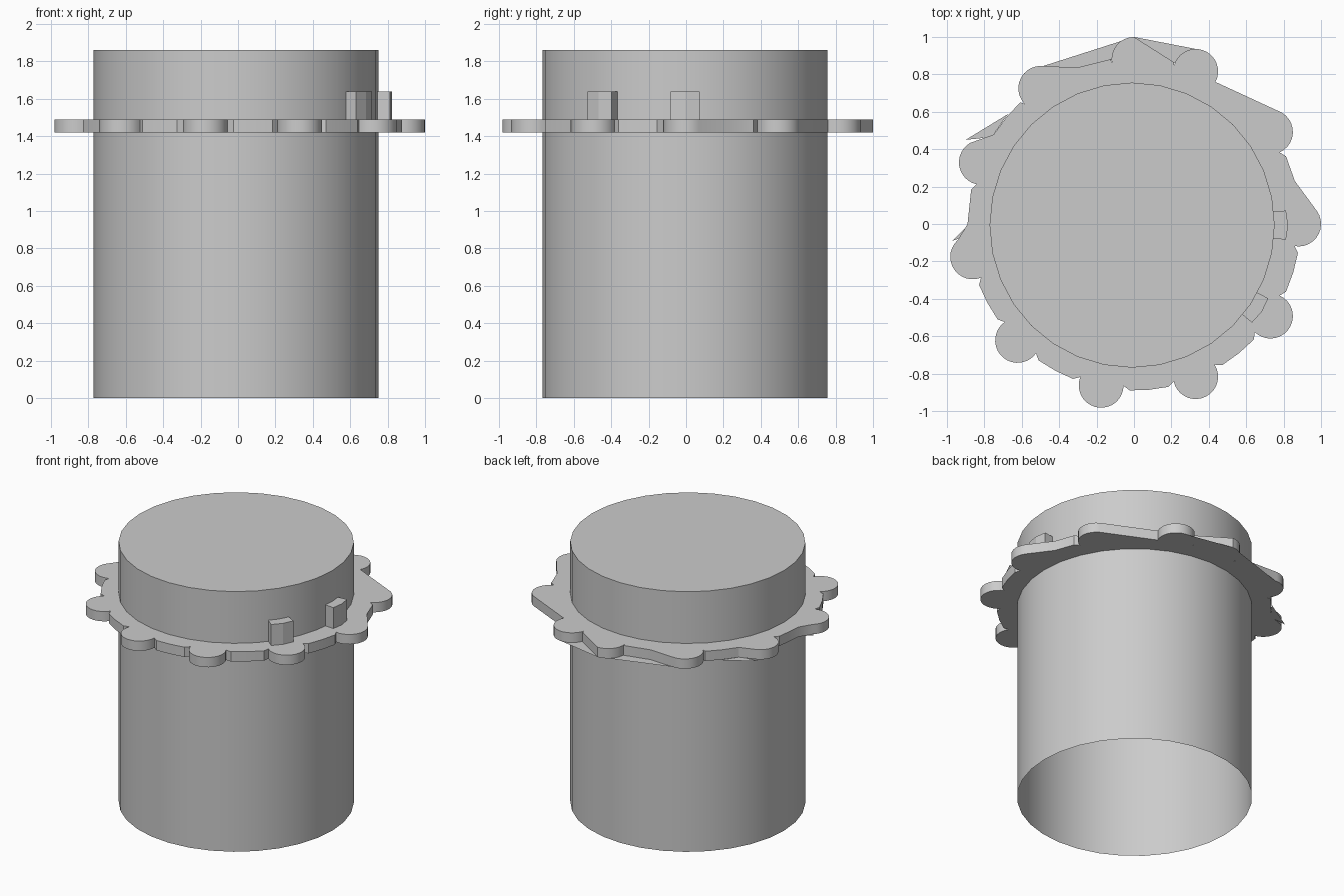
import bpy, bmesh
from math import sin, cos, radians, pi

if "Cube" in bpy.data.objects:
    bpy.data.objects.remove(bpy.data.objects["Cube"])

CX, CY, R = -0.01, -0.006, 0.762      # body axis and radius
Z0, Z1, TOP = 1.42, 1.49, 1.86        # flange bottom / top, body top
SIDES = 32


def finish(bm, name, smooth=True):
    me = bpy.data.meshes.new(name)
    bm.to_mesh(me)
    bm.free()
    ob = bpy.data.objects.new(name, me)
    bpy.context.collection.objects.link(ob)
    bpy.ops.object.select_all(action='DESELECT')
    ob.select_set(True)
    bpy.context.view_layer.objects.active = ob
    if smooth:
        bpy.ops.object.shade_smooth_by_angle(angle=radians(30))
    return ob


def polar(r, deg, ox=0, oy=0):
    return (ox + r * cos(radians(deg)), oy + r * sin(radians(deg)))


def loop(bm, pts, z):
    vs = [bm.verts.new((x, y, z)) for x, y in pts]
    es = [bm.edges.new((vs[i - 1], vs[i])) for i in range(len(vs))]
    return vs, es


circle = [polar(R, 360 * i / SIDES, CX, CY) for i in range(SIDES)]

# Body: closed top, open bottom
bm = bmesh.new()
lo, _ = loop(bm, circle, 0)
hi, _ = loop(bm, circle, TOP)
for i in range(SIDES):
    bm.faces.new((lo[i - 1], lo[i], hi[i], hi[i - 1]))
bm.faces.new(hi)
finish(bm, "body")

# Flange outline: lobe angle, arc start / end, ring angles up to the next lobe
lobes = [
    (0, -100, 35, [15, 24]),
    (34, -100, 25, []),
    (68, -96, 100, [76]),
    (90, 0, 100, [98, 110]),
    (124.5, -35, 100, [133, 139.5, 147.5]),
    (158, -38, 100, [168, 180]),
    (191.5, -60, 100, None),
    (225, -100, 100, None),
    (258.5, -100, 100, None),
    (292, -100, 100, None),
    (326, -100, 100, None),
]
outline = []
for i, (a, s, e, ring) in enumerate(lobes):
    nxt = lobes[i + 1][0] if i + 1 < len(lobes) else 360
    ox, oy = polar(0.88, a)
    n = max(6, round((e - s) / 12))
    outline += [polar(0.12, a + s + (e - s) * k / n, ox, oy) for k in range(n + 1)]
    if ring is None:
        ring = [a + 10, (a + nxt) / 2, nxt - 10]
    outline += [polar(0.89, g) for g in ring]

bm = bmesh.new()
rims = []
for z, up in ((Z0, -1), (Z1, 1)):
    vo, eo = loop(bm, outline, z)
    vi, ei = loop(bm, circle, z)
    rims.append(vo)
    res = bmesh.ops.triangle_fill(bm, edges=eo + ei, use_beauty=True,
                                  normal=(0, 0, up))
    for f in res["geom"]:
        if isinstance(f, bmesh.types.BMFace):
            f.normal_update()
            if f.normal.z * up < 0:
                f.normal_flip()
lo, hi = rims
for i in range(len(lo)):
    bm.faces.new((lo[i - 1], lo[i], hi[i], hi[i - 1]))
finish(bm, "flange")

# Thin webs bridging some lobes on the underside
webs = [
    [(0, 1.0), (0.22, 0.86), (0.36, 0.93)],
    [(0, 1.0), (-0.5, 0.84), (-0.3, 0.83), (-0.12, 0.88)],
    [(-0.67, 0.59), (-0.9, 0.45), (-0.76, 0.465), (-0.68, 0.58)],
    [(-0.89, -0.01), (-0.97, -0.09), (-0.89, -0.06)],
]
bm = bmesh.new()
for w in webs:
    bm.faces.new([bm.verts.new((x, y, Z0)) for x, y in reversed(w)])
finish(bm, "flange_webs", False)


# Two locking tabs on the neck
def tab(name, angle):
    bm = bmesh.new()
    half = 5.4
    pts = [polar(r, angle + d, CX, CY) for r, d in
           ((0.75, half), (0.75, -half), (0.826, -half), (0.834, 0), (0.826, half))]
    a, _ = loop(bm, pts, Z1)
    b, _ = loop(bm, pts, 1.64)
    bm.faces.new(b)
    bm.faces.new(a[::-1])
    for i in range(len(a)):
        bm.faces.new((a[i - 1], a[i], b[i], b[i - 1]))
    finish(bm, name, False)


tab("tab_right", 0)
tab("tab_front_right", -33.7)
